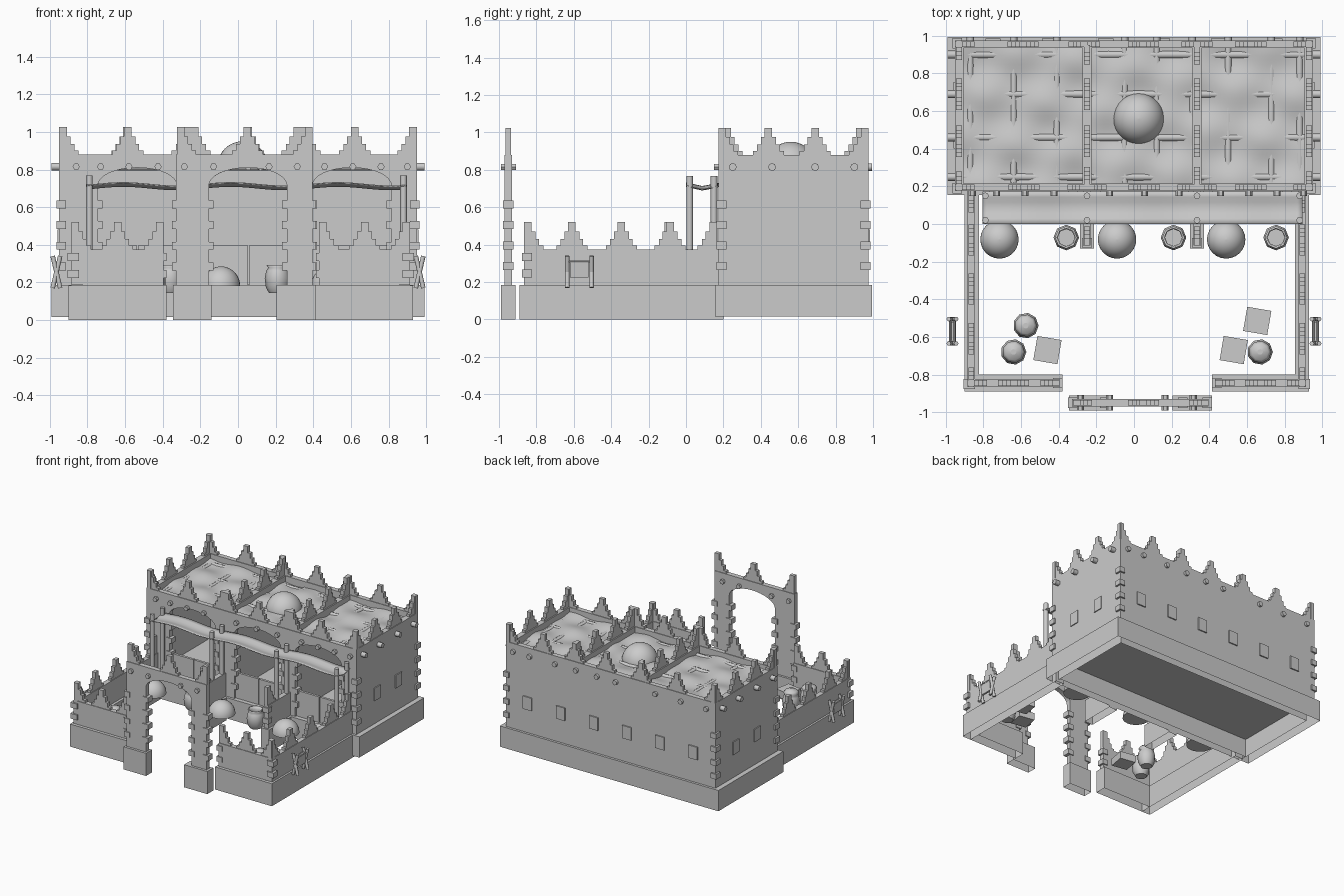
import bpy, bmesh, math
from mathutils import Vector

if "Cube" in bpy.data.objects:
    bpy.data.objects.remove(bpy.data.objects["Cube"])


def add(name, verts, faces, smooth=False, open_bottom=False):
    me = bpy.data.meshes.new(name)
    me.from_pydata(verts, [], faces)
    bm = bmesh.new()
    bm.from_mesh(me)
    bmesh.ops.recalc_face_normals(bm, faces=bm.faces)
    if open_bottom:
        bmesh.ops.delete(bm, geom=[f for f in bm.faces if f.normal.z < -.9], context='FACES_ONLY')
    bm.to_mesh(me)
    bm.free()
    ob = bpy.data.objects.new(name, me)
    bpy.context.collection.objects.link(ob)
    if smooth:
        for p in me.polygons:
            p.use_smooth = len(p.vertices) == 4
    return ob


def prism(name, pts, c0, c1, axis, open_bottom=False):
    """Extrude a 2D outline along axis (x: y,z outline; y: x,z outline; z: x,y outline)."""
    put = {'x': lambda u, v, c: (c, u, v), 'y': lambda u, v, c: (u, c, v), 'z': lambda u, v, c: (u, v, c)}[axis]
    n = len(pts)
    verts = [put(u, v, c) for c in (c0, c1) for u, v in pts]
    faces = [list(range(n)), list(range(n, 2 * n))]
    faces += [(i, (i + 1) % n, n + (i + 1) % n, n + i) for i in range(n)]
    return add(name, verts, faces, False, open_bottom)


def box(name, x0, x1, y0, y1, z0, z1, open_bottom=False):
    return prism(name, [(x0, y0), (x1, y0), (x1, y1), (x0, y1)], z0, z1, 'z', open_bottom)


def rod(name, a, b, r, n=6):
    a, b = Vector(a), Vector(b)
    q = (b - a).to_track_quat('Z', 'Y')
    ring = [q @ Vector((r * math.cos(i * math.tau / n), r * math.sin(i * math.tau / n), 0)) for i in range(n)]
    verts = [a + v for v in ring] + [b + v for v in ring]
    faces = [list(range(n)), list(range(n, 2 * n))]
    faces += [(i, (i + 1) % n, n + (i + 1) % n, n + i) for i in range(n)]
    return add(name, verts, faces, n > 6)


def lathe(name, prof, x, y, n):
    verts = [(x + r * math.cos(i * math.tau / n), y + r * math.sin(i * math.tau / n), z)
             for r, z in prof for i in range(n)]
    faces = [(k * n + i, k * n + (i + 1) % n, (k + 1) * n + (i + 1) % n, (k + 1) * n + i)
             for k in range(len(prof) - 1) for i in range(n)]
    faces += [list(range(n)), list(range(len(verts) - n, len(verts)))]
    return add(name, verts, faces, True)


def sheet(name, x0, x1, y0, y1, nx, ny, height):
    verts = [(x0 + (x1 - x0) * i / nx, y0 + (y1 - y0) * j / ny, 0) for j in range(ny + 1) for i in range(nx + 1)]
    verts = [(x, y, height(x, y)) for x, y, _ in verts]
    faces = [(j * (nx + 1) + i, j * (nx + 1) + i + 1, (j + 1) * (nx + 1) + i + 1, (j + 1) * (nx + 1) + i)
             for j in range(ny) for i in range(nx)]
    return add(name, verts, faces, True)


# Stepped merlons: full ones at centres, half ones at the ends of a wall
STEPS = [(.083, 0), (.083, .02), (.06, .02), (.06, .055), (.04, .055), (.04, .095), (.02, .095), (.02, .145)]


def merlons(a, b, centres, z, c0, c1, axis):
    for c in centres:
        pts = [(c + u, z + v) for u, v in STEPS] + [(c - u, z + v) for u, v in reversed(STEPS)]
        prism("merlon", pts, c0, c1, axis)
    for e, s in ((a, 1), (b, -1)):
        if e is not None:
            pts = [(e + s * (u + .02), z + v) for u, v in STEPS] + [(e, z + .145), (e, z)]
            prism("corner_merlon", pts, c0, c1, axis)


def arch_wall(name, x0, x1, openings, z0, z1, c0, c1):
    pts = [(x0, z0)]
    for a, b in openings:
        pts += [(a, z0)]
        for i in range(17):
            t = math.pi * (1 - i / 16)
            pts.append(((a + b) / 2 + (b - a) / 2 * math.cos(t), .715 + .095 * math.sin(t)))
        pts += [(b, z0)]
    prism(name, pts + [(x1, z0), (x1, z1), (x0, z1)], c0, c1, 'y')


def quoins(x, y, rows, wx=.05, wy=.055):
    for z in rows:
        box("quoin", x - wx / 2, x + wx / 2, y - wy / 2, y + wy / 2, z - .021, z + .021)


HIGH, LOW = (.285, .395, .505, .615), (.245, .335)
ROOMS = ((-.745, -.325), (-.155, .265), (.395, .815))
PARTS = (-.25, .335)

# House plinth (open underneath), raised floor and walls
prism("house_plinth_back", [(-.99, .155), (-.91, .155), (-.91, .93), (.91, .93), (.91, .155), (.99, .155), (.99, .995), (-.99, .995)],
      .015, .185, 'z', True)
box("house_plinth_front", -.91, .91, .155, .22, .015, .185, True)
prism("house_walls", [(-.95, .175), (-.905, .175), (-.905, .935), (.905, .935), (.905, .175), (.95, .175), (.95, .975), (-.95, .975)],
              .185, .88, 'z')
arch_wall("arcade_wall", -.905, .905, ROOMS, .185, .88, .175, .215)
box("room_floor", -.91, .91, .216, .934, .165, .19)
for x in PARTS:
    box("partition_wall", x - .025, x + .025, .215, .935, .19, .88)
    merlons(.2, .95, (.44, .69), .88, x - .015, x + .015, 'x')
    # low stall divider in front of the house
    box("divider_plinth", x - .037, x + .037, -.13, .155, 0, .185, True)
    box("divider_wall", x - .02, x + .02, -.115, .175, .185, .375)
    merlons(-.115, None, (), .375, x - .015, x + .015, 'x')
    quoins(x, -.1, LOW, .055, .05)
for a, b in ROOMS:
    m = (a + b) / 2
    box("door_leaf", a, m - .003, .19, .21, .185, .395)
    box("door_leaf", m + .003, b, .19, .21, .185, .395)
    quoins(a, .195, HIGH)
    quoins(b, .195, HIGH)
for x in (-.94, .94):
    quoins(x, .19, HIGH)
    quoins(x, .96, HIGH)

# Window shutters on the back and side walls
for i in range(6):
    x = -.75 + .3 * i
    box("window_shutter", x - .04, x + .04, .965, .985, .375, .48)
for y in (.44, .715):
    for x in (-.95, .95):
        box("window_shutter", x - .008, x + .008, y - .04, y + .04, .375, .48)

# House parapet
merlons(-.95, .95, (-.585, .055, .62), .88, .18, .21, 'y')
for x in PARTS:
    merlons(x, x, (), .88, .18, .21, 'y')
merlons(-.95, .95, (-.59, -.265, .05, .335, .62), .88, .94, .97, 'y')
for x in (-.93, .93):
    merlons(.175, .975, (.44, .69), .88, x - .015, x + .015, 'x')

# Log beams, uneven mud roof and dome
for y in (.25, .46, .69, .9):
    rod("roof_log_across", (-.99, y, .815), (.99, y, .815), .021, 8)
for x in (-.87, -.64, -.41, -.05, .12, .31, .5, .73, .88):
    rod("roof_log_lengthwise", (x, .22, .815), (x, .995, .815), .02, 8)
for x in (-.86, -.73, -.58, -.425, -.13, .055, .24, .46, .61, .76, .9):
    rod("front_log_end", (x, .15, .815), (x, .2, .815), .019)
sheet("mud_roof", -.91, .91, .21, .94, 80, 32,
      lambda x, y: .834 + .01 * math.sin(19 * x + 1) * math.cos(14 * y) + .006 * math.sin(25 * y + 4 * x))
arc = [(math.cos(t * math.pi / 20), math.sin(t * math.pi / 20)) for t in range(10)] + [(.02, 1)]
lathe("roof_dome", [(.135 * r, .815 + .135 * z) for r, z in arc], .025, .56, 28)

# Courtyard walls
for side, xo, xi in ((-1, -.9, -.38), (1, .93, .415)):
    s = -side
    xs = sorted((xo, xo + s * .075))
    box("court_side_plinth", xs[0], xs[1], -.89, .2, 0, .184, True)
    xs = sorted((xo + s * .015, xo + s * .055))
    box("court_side_wall", xs[0], xs[1], -.865, .175, .185, .375)
    merlons(-.865, .165, (-.61, -.345, -.085), .375, xs[0] + .005, xs[1] - .005, 'x')
    xs = sorted((xo + s * .075, xi))
    box("court_front_plinth", xs[0], xs[1], -.89, -.8, 0, .185, True)
    xs = sorted((xo + s * .015, xi - s * .015))
    box("court_front_wall", xs[0], xs[1], -.865, -.825, .185, .375)
    merlons(xs[0], xs[1], (sum(xs) / 2,), .375, -.86, -.83, 'y')
    quoins(xo + s * .025, -.85, LOW, .06)
    quoins(xi - s * .025, -.845, LOW)

# Free standing gate arch
arch_wall("gate_arch", -.33, .395, ((-.155, .26),), .185, .88, -.97, -.93)
for a, b in ((-.345, -.14), (.205, .415)):
    box("gate_plinth", a, b, -.99, -.912, 0, .185, True)
for x in (-.325, -.155, .26, .39):
    quoins(x, -.95, HIGH, .05, .055)
merlons(-.325, .395, (.05,), .88, -.965, -.935, 'y')
for x in (-.285, -.13, .165, .315):
    rod("gate_log_end", (x, -.99, .815), (x, -.91, .815), .019)

# Awning on poles
for x in (-.79, -.25, .335, .88):
    for y in (.02, .15):
        rod("awning_pole", (x, y, .185), (x, y, .768), .018, 8)
awn = sheet("awning_cloth", -.805, .895, 0, .172, 60, 6,
            lambda x, y: .712 + .009 * math.sin(11 * x + 2) + .02 * abs(y - .09) / .09 - .008)
awn.modifiers.new("thickness", 'SOLIDIFY').thickness = .006

# Stall heaps, jars and crates
for x in (-.715, -.09, .49):
    lathe("goods_heap", [(.102 * r, .18 + .105 * z) for r, z in arc], x, -.082, 24)
JAR = [(.045, 0), (.062, .03), (.068, .08), (.06, .12), (.05, .135), (.06, .15)]
for x in (-.36, .21, .755):
    lathe("open_jar", [(r, .143 + z) for r, z in JAR + [(.05, .15), (.045, .12), (.045, .05)]], x, -.072, 8)
for x, y in ((-.575, -.54), (-.64, -.68), (.67, -.68)):
    lathe("lidded_jar", [(r, .145 + z) for r, z in JAR + [(.045, .165), (.015, .175)]], x, y, 9)
for x, y in ((-.46, -.67), (.53, -.67), (.655, -.515)):
    c = box("crate", -.065, .065, -.065, .065, .18, .24)
    c.location = (x, y, 0)
    c.rotation_euler.z = -.17

# Crossed-pole racks outside the side walls
for x in (-.965, .965):
    for y in (-.635, -.505):
        for s in (-1, 1):
            rod("rack_leg", (x - s * .02, y, .17), (x + s * .02, y, .34), .012, 8)
    for s in (-1, 1):
        rod("rack_bar", (x + s * .012, -.64, .31), (x + s * .012, -.5, .31), .006)
    prism("rack_sling", [(x - .014, .31), (x - .008, .225), (x + .008, .225), (x + .014, .31)], -.62, -.52, 'y')
